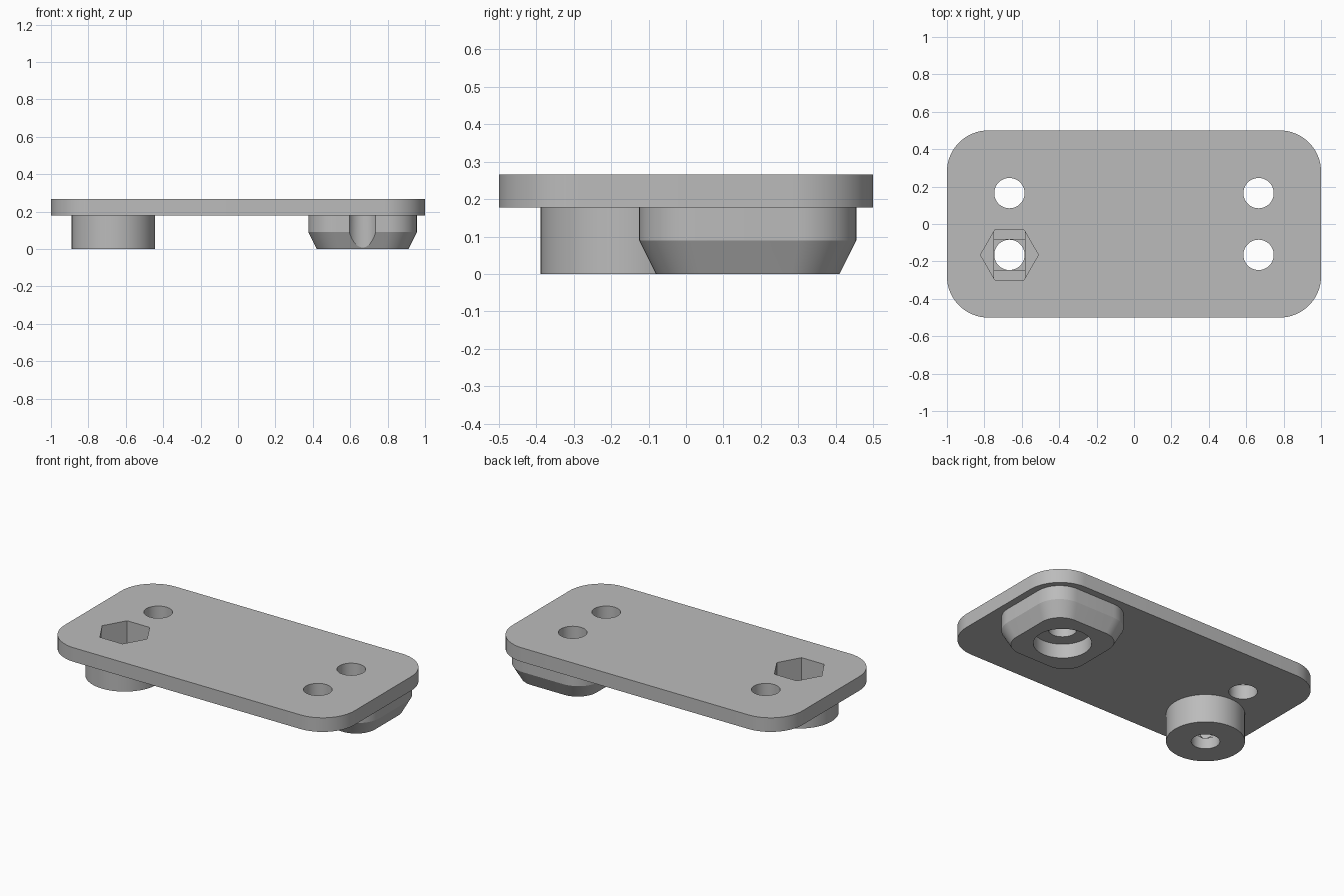
import bpy
import bmesh
from math import sin, cos, pi, radians

if "Cube" in bpy.data.objects:
    bpy.data.objects.remove(bpy.data.objects["Cube"])

HOLE_X, HOLE_Y, HOLE_R = 0.666, 0.165, 0.081
PLATE_BOTTOM, TOP = 0.178, 0.266
SEAT_Z = 0.09            # nut seat and counterbore ceiling
ABOVE, BELOW = 0.4, -0.1  # cutters overshoot the solids

grey = bpy.data.materials.new("plain grey")
grey.use_nodes = True
colour = (0.5, 0.5, 0.5, 1)
grey.diffuse_color = colour
grey.node_tree.nodes["Principled BSDF"].inputs["Base Color"].default_value = colour


def circle(radius, sides=64):
    return [(radius * cos(2 * pi * i / sides), radius * sin(2 * pi * i / sides))
            for i in range(sides)]


def rounded_rect(hx, hy, r=0.0, steps=16):
    if r == 0:
        return [(hx, hy), (-hx, hy), (-hx, -hy), (hx, -hy)]
    points = []
    for quarter, (sx, sy) in enumerate([(1, 1), (-1, 1), (-1, -1), (1, -1)]):
        for i in range(steps + 1):
            a = (quarter + i / steps) * pi / 2
            points.append((sx * (hx - r) + r * cos(a), sy * (hy - r) + r * sin(a)))
    return points


def loft(name, outline, levels, centre=(0, 0)):
    """Stack an outline at (height, scale) levels and cap both ends."""
    bm = bmesh.new()
    rings = [[bm.verts.new((centre[0] + x * s, centre[1] + y * s, z)) for x, y in outline]
             for z, s in levels]
    n = len(outline)
    for low, high in zip(rings, rings[1:]):
        for i in range(n):
            j = (i + 1) % n
            bm.faces.new((low[i], low[j], high[j], high[i]))
    bm.faces.new(rings[0][::-1])
    bm.faces.new(rings[-1])
    bmesh.ops.recalc_face_normals(bm, faces=bm.faces)
    mesh = bpy.data.meshes.new(name)
    bm.to_mesh(mesh)
    bm.free()
    mesh.materials.append(grey)
    obj = bpy.data.objects.new(name, mesh)
    bpy.context.collection.objects.link(obj)
    return obj


def cutter(name, outline, bottom, top, centre):
    obj = loft(name, outline, [(bottom, 1), (top, 1)], centre)
    obj.hide_render = True
    return obj


def select_only(obj):
    bpy.ops.object.select_all(action="DESELECT")
    obj.select_set(True)
    bpy.context.view_layer.objects.active = obj


def carve(obj, tools):
    select_only(obj)
    for tool in tools:
        mod = obj.modifiers.new(tool.name, "BOOLEAN")
        mod.operation = "DIFFERENCE"
        mod.solver = "EXACT"
        mod.object = tool
        bpy.ops.object.modifier_apply(modifier=mod.name)
    bpy.ops.object.shade_smooth_by_angle(angle=radians(25))


nut_at = (-HOLE_X, -HOLE_Y)
head_at = (HOLE_X, HOLE_Y)

# Solid parts
plate = loft("mounting_plate", rounded_rect(1, 0.5, 0.22),
             [(PLATE_BOTTOM, 1), (TOP, 1)])
round_boss = loft("round_boss", circle(0.223),
                  [(0, 1), (PLATE_BOTTOM, 1)], nut_at)
square_boss = loft("square_boss", rounded_rect(0.29, 0.29, 0.155),
                   [(0, 0.845), (SEAT_Z, 1), (PLATE_BOTTOM, 1)], head_at)

# Four screw holes
holes = {(sx, sy): cutter("screw_hole_cutter", circle(HOLE_R), BELOW, ABOVE,
                          (sx * HOLE_X, sy * HOLE_Y))
         for sx in (-1, 1) for sy in (-1, 1)}

# Hexagonal nut pocket with two thin steps below its floor
hexagon = cutter("nut_pocket_cutter", circle(0.155, 6), SEAT_Z, ABOVE, nut_at)
slot = cutter("slot_step_cutter", rounded_rect(0.082, 0.134),
              SEAT_Z - 0.01, SEAT_Z + 0.03, nut_at)
square = cutter("square_step_cutter", rounded_rect(0.082, 0.082),
                SEAT_Z - 0.02, SEAT_Z + 0.02, nut_at)

# Screw head recess under the square boss
counterbore = cutter("counterbore_cutter", circle(0.165), BELOW, SEAT_Z, head_at)

carve(plate, list(holes.values()) + [hexagon])
carve(round_boss, [hexagon, slot, square, holes[-1, -1]])
carve(square_boss, [counterbore, holes[1, 1], holes[1, -1]])

for tool in [*holes.values(), hexagon, slot, square, counterbore]:
    bpy.data.objects.remove(tool)
